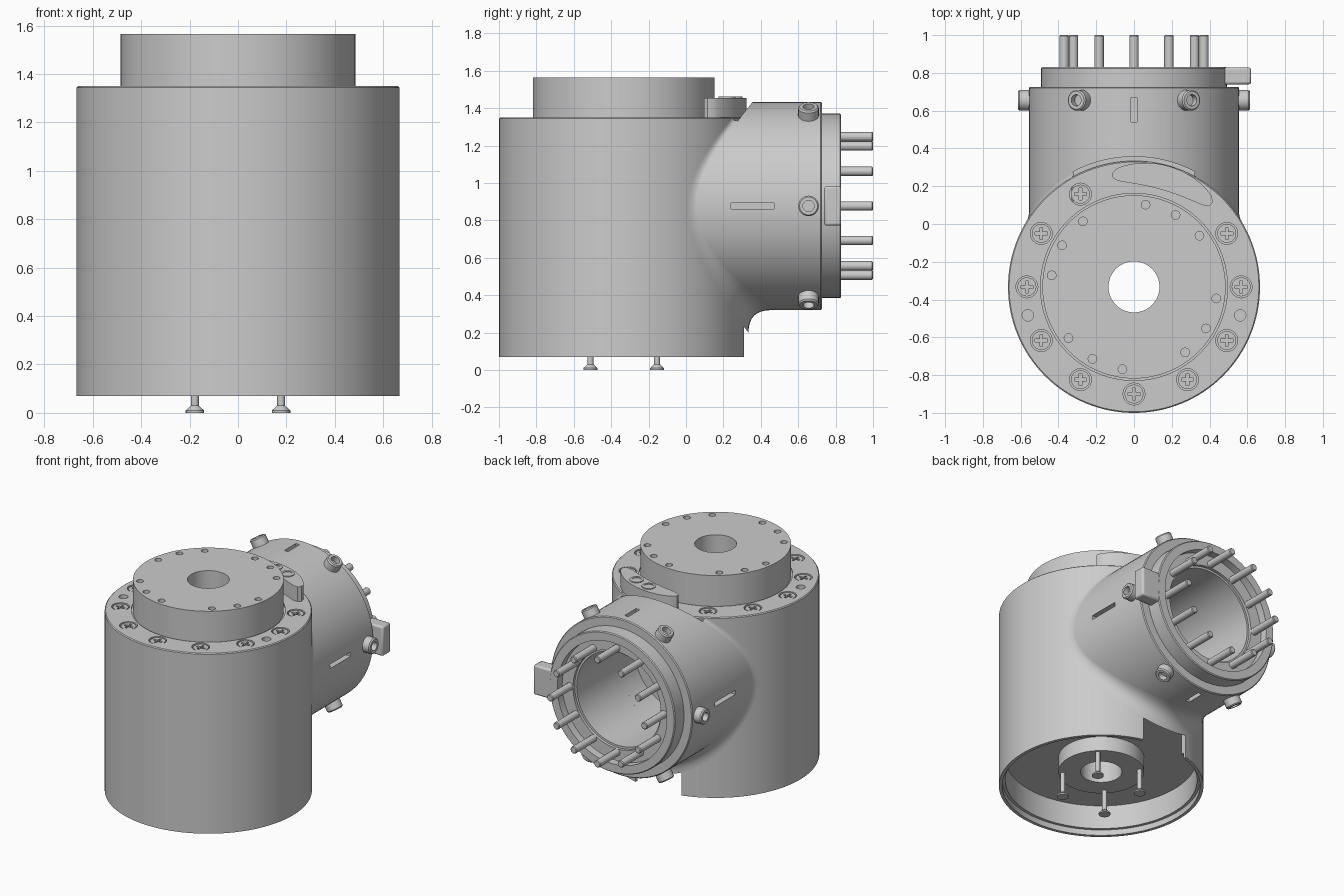
import bpy, bmesh
from math import pi, sin, cos, sqrt, radians
from mathutils import Matrix, Vector

cube = bpy.data.objects.get("Cube")
if cube:
    bpy.data.objects.remove(cube, do_unlink=True)

grey = bpy.data.materials.new("light_grey_metal")
grey.use_nodes = True
COLOUR = (0.6, 0.6, 0.6, 1)
grey.diffuse_color = COLOUR
grey.node_tree.nodes["Principled BSDF"].inputs["Base Color"].default_value = COLOUR

MAIN_Y, MAIN_R = -0.333, 0.667
ARM_Z, ARM_R = 0.877, 0.557
TOP = 1.35
parts = []


def move(x, y, z):
    return Matrix.Translation((x, y, z))


MAIN = move(0, MAIN_Y, 0)
ARM = move(0, 0, ARM_Z) @ Matrix.Rotation(-pi / 2, 4, 'X')


def around(base, radius, degrees, height):
    """Placements on a circle about the local z axis of base."""
    return [base @ move(radius * cos(radians(a)), radius * sin(radians(a)), height)
            for a in degrees]


def finish(name, bm):
    bmesh.ops.remove_doubles(bm, verts=bm.verts, dist=1e-5)
    bmesh.ops.recalc_face_normals(bm, faces=bm.faces)
    mesh = bpy.data.meshes.new(name)
    bm.to_mesh(mesh)
    bm.free()
    mesh.materials.append(grey)
    obj = bpy.data.objects.new(name, mesh)
    bpy.context.collection.objects.link(obj)
    parts.append(obj)
    return obj


def lathe(name, profile, places, segs=32):
    """Turn a (radius, height) profile about z, once per placement."""
    bm = bmesh.new()
    for place in places:
        rings = []
        for r, h in profile:
            count = segs if r > 0 else 1
            rings.append([bm.verts.new(place @ Vector((r * cos(2 * pi * i / segs),
                                                       r * sin(2 * pi * i / segs), h)))
                          for i in range(count)])
        for a, b in zip(rings, rings[1:]):
            for i in range(segs):
                corners = [a[i % len(a)], a[(i + 1) % len(a)],
                           b[(i + 1) % len(b)], b[i % len(b)]]
                corners = list(dict.fromkeys(corners))
                if len(corners) > 2:
                    bm.faces.new(corners)
    return finish(name, bm)


def rod(name, radius, low, high, places, segs=24):
    return lathe(name, [(0, low), (radius, low), (radius, high), (0, high)], places, segs)


def boxes(name, size, places):
    bm = bmesh.new()
    for place in places:
        bmesh.ops.create_cube(bm, size=1, matrix=place @ Matrix.Diagonal((*size, 1)))
    return finish(name, bm)


def cut(obj, cutter):
    cutter.hide_render = True
    mod = obj.modifiers.new("cut", 'BOOLEAN')
    mod.operation, mod.solver, mod.object = 'DIFFERENCE', 'EXACT', cutter
    bpy.context.view_layer.objects.active = obj
    bpy.ops.object.modifier_apply(modifier=mod.name)
    parts.remove(cutter)
    bpy.data.objects.remove(cutter, do_unlink=True)


# Upright housing: raised top disc, through bore, open underside with a hub
housing = lathe("main_housing", [
    (MAIN_R, 0.07), (MAIN_R, TOP - 0.006), (MAIN_R - 0.006, TOP), (0.495, TOP),
    (0.495, TOP - 0.01), (0.485, TOP - 0.01), (0.485, 1.565), (0.135, 1.565),
    (0.135, 0.175), (0.28, 0.175), (0.28, 0.28), (0.625, 0.28), (0.625, 0.11),
    (0.645, 0.11), (0.645, 0.07), (MAIN_R, 0.07)], [MAIN], 128)

# Openings in the housing
cut(housing, rod("arm_bore_cutter", 0.33, 0.1, 0.9, [ARM], 64))
cut(housing, boxes("notch_cutter", (0.36, 0.3, 0.3), [move(0, 0.35, 0.12)]))
hole_angles = [q + a for q in range(0, 360, 90) for a in (38, 60, 82)]
cut(housing, rod("disc_hole_cutter", 0.023, 1.53, 1.6, around(MAIN, 0.44, hole_angles, 0), 16))
screw_angles = [a for a in range(0, 360, 30) if a not in (60, 90)]
screw_places = around(MAIN, 0.567, screw_angles, TOP)
cut(housing, rod("pocket_cutter", 0.058, -0.025, 0.05, screw_places))
cut(housing, rod("dowel_cutter", 0.03, -0.03, 0.05, around(MAIN, 0.582, (-15, 195), TOP), 20))

# Cross-head screws sunk in the shoulder
head = rod("shoulder_screw", 0.05, -0.03, -0.004, [Matrix()])
for size in ((0.064, 0.015, 0.03), (0.015, 0.064, 0.03)):
    cut(head, boxes("cross_cutter", size, [move(0, 0, -0.005)]))
head.matrix_world = screw_places[0]
for place in screw_places[1:]:
    copy = head.copy()
    copy.matrix_world = place
    bpy.context.collection.objects.link(copy)

# Side arm with stepped flange and deep bore
arm = lathe("side_arm", [
    (0, 0), (ARM_R, 0), (ARM_R, 0.72), (ARM_R - 0.006, 0.726), (0.493, 0.726),
    (0.493, 0.824), (0.487, 0.83), (0.43, 0.83), (0.43, 0.775), (0.345, 0.775),
    (0.345, 0.755), (0.33, 0.755), (0.33, 0.1), (0, 0.1)], [ARM], 96)
cut(arm, rod("clearance_cutter", 0.69, TOP - 0.02, 1.7, [MAIN], 96))
slots = [move(s * 0.55, 0.355, ARM_Z) for s in (-1, 1)]
cut(arm, boxes("side_slot_cutter", (0.14, 0.23, 0.03), slots))
slots = [move(0, 0.605, ARM_Z + s * 0.55) for s in (-1, 1)]
cut(arm, boxes("upright_slot_cutter", (0.03, 0.13, 0.14), slots))

# Soft blend where the arm grows out of the housing
bm = bmesh.new()
rows = []
STEPS, BEND = 64, 8
for i in range(STEPS + 1):
    t = radians(-235 + 290 * i / STEPS)
    d = 0.02 + 0.1 * max(0, -sin(t)) ** 2

    def on_housing(r):
        x = r * cos(t)
        return Vector((x, MAIN_Y + sqrt(MAIN_R ** 2 - x * x), ARM_Z + r * sin(t)))

    corner = on_housing(ARM_R)
    start, end = on_housing(ARM_R + d), corner + Vector((0, d, 0))
    rows.append([bm.verts.new((1 - u) ** 2 * start + 2 * u * (1 - u) * corner + u * u * end)
                 for u in (k / BEND for k in range(BEND + 1))])
for a, b in zip(rows, rows[1:]):
    for k in range(BEND):
        bm.faces.new((a[k], b[k], b[k + 1], a[k + 1]))
blend = finish("arm_blend", bm)
if sum(f.normal.y * f.area for f in blend.data.polygons) < 0:
    blend.data.flip_normals()

# Twelve long flange pins
lathe("flange_pins", [(0, 0.76), (0.025, 0.76), (0.025, 0.995), (0.02, 1.0), (0, 1.0)],
      around(ARM, 0.37, range(0, 360, 30), 0), 16)

# Six socket screws set radially in the arm
radial = [move(0, 0.655, ARM_Z) @ Matrix.Rotation(radians(a), 4, 'Y')
          for a in range(30, 390, 60)]
lathe("arm_screws", [(0, 0.52), (0.055, 0.52), (0.055, 0.605), (0.048, 0.613),
                     (0.03, 0.613), (0.03, 0.575), (0, 0.575)], radial, 24)

# Locating tab on the left of the flange
tab = boxes("flange_tab", (0.15, 0.09, 0.21), [move(0.545, 0.784, ARM_Z)])
bevel = tab.modifiers.new("bevel", 'BEVEL')
bevel.width, bevel.segments = 0.012, 2

# Curved connector block on the shoulder
bm = bmesh.new()
inner, outer = [], []
N = 24
for i in range(N + 1):
    a = radians(47 + 54 * i / N)
    w = 0.012 + 0.053 * max(0, sin(pi * i / N)) ** 0.5
    for side, r in ((inner, 0.6 - w), (outer, 0.6 + w)):
        side.append(bm.verts.new((r * cos(a), MAIN_Y + r * sin(a), TOP)))
base = bm.faces.new(outer + inner[::-1])
grown = bmesh.ops.extrude_face_region(bm, geom=[base], use_keep_orig=True)
lifted = [v for v in grown["geom"] if isinstance(v, bmesh.types.BMVert)]
bmesh.ops.translate(bm, verts=lifted, vec=(0, 0, 0.105))
finish("connector_block", bm)
lathe("connector_studs", [(0, 0), (0.045, 0), (0.045, 0.006), (0.03, 0.006),
                          (0.03, 0.002), (0, 0.002)],
      around(MAIN, 0.6, (67, 79), TOP + 0.105))

# Four screws hanging under the hub
under = [move(sx * 0.178, MAIN_Y + sy * 0.178, 0) for sx in (-1, 1) for sy in (-1, 1)]
lathe("hub_screws", [(0, 0), (0.038, 0), (0.038, 0.01), (0.016, 0.03),
                     (0.016, 0.2), (0, 0.2)], under, 20)

# Smooth the round surfaces, keep the machined edges sharp
bpy.ops.object.select_all(action='DESELECT')
for obj in parts:
    obj.select_set(True)
bpy.context.view_layer.objects.active = housing
bpy.ops.object.shade_smooth_by_angle(angle=radians(30))
